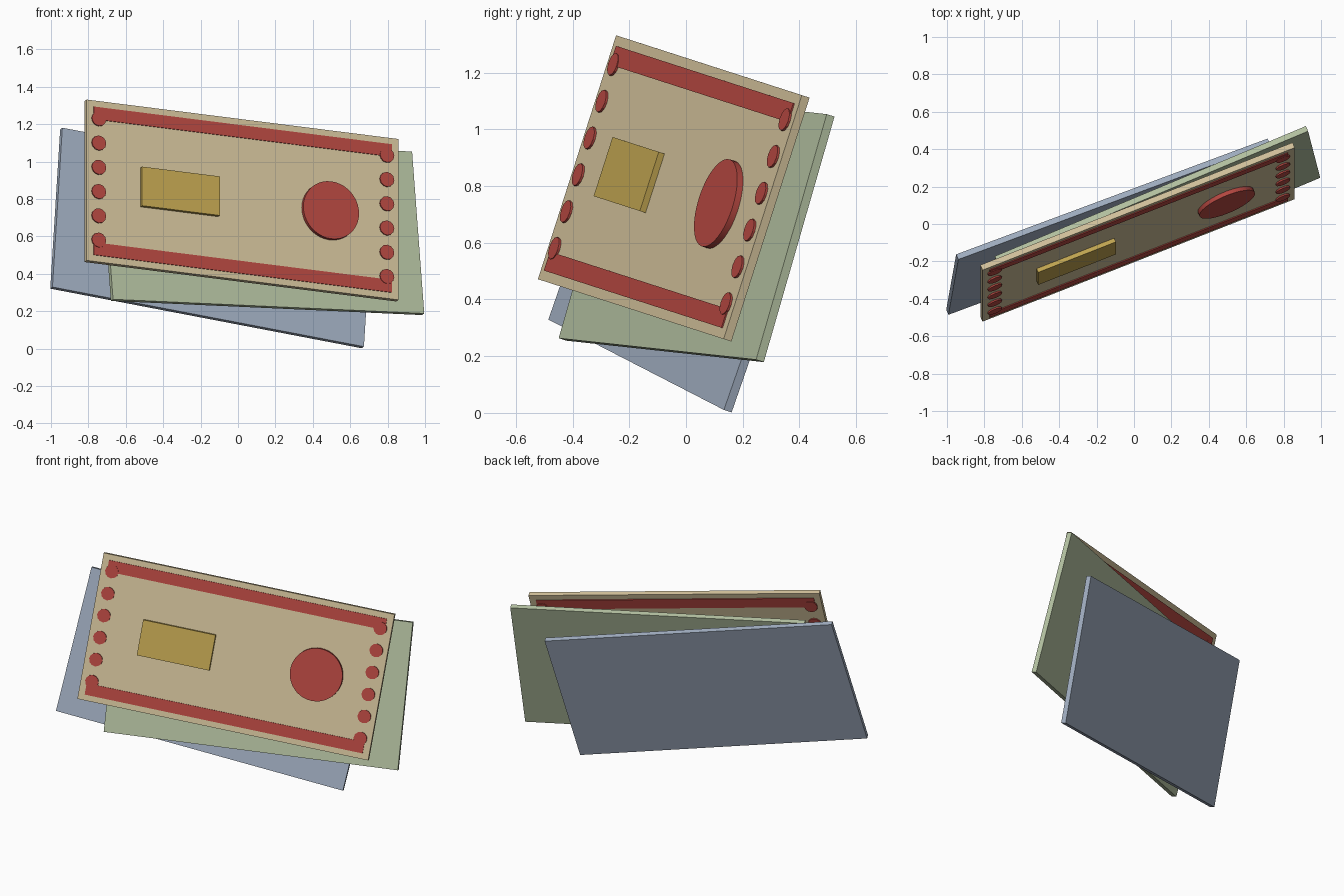
import bpy
from math import radians
from mathutils import Matrix, Vector

if "Cube" in bpy.data.objects:
    bpy.data.objects.remove(bpy.data.objects["Cube"])

LENGTH, HEIGHT, THICK = 1.805, 0.903, 0.031

# Shared tilted frame: all three notes face the same way
n = Vector((0.381, -0.88, 0.282)).normalized()
h = Vector((-n.y, n.x, 0)).normalized()
w = n.cross(h)
FRAME = Matrix((h, w, n)).transposed().to_4x4()


def material(name, color):
    m = bpy.data.materials.new(name)
    m.diffuse_color = (*color, 1)
    m.use_nodes = True
    m.node_tree.nodes["Principled BSDF"].inputs["Base Color"].default_value = m.diffuse_color
    return m


CREAM = material("cream", (0.65, 0.54, 0.33))
GREEN = material("pale_green", (0.46, 0.54, 0.36))
BLUE = material("pale_blue", (0.36, 0.43, 0.54))
RED = material("red", (0.47, 0.065, 0.053))
GOLD = material("gold", (0.54, 0.38, 0.083))


def note_frame(x, y, front, angle):
    """Placement of a note: in-plane centre, front face offset, in-plane turn."""
    return (FRAME @ Matrix.Translation((x, y, front - THICK / 2))
            @ Matrix.Rotation(radians(angle), 4, 'Z'))


def finish(name, frame, pos, scale, mat):
    ob = bpy.context.object
    ob.name = name
    ob.data.transform(Matrix.Diagonal((*scale, 1)))
    ob.matrix_world = frame @ Matrix.Translation(pos)
    ob.data.materials.append(mat)
    return ob


def box(name, frame, pos, size, mat):
    bpy.ops.mesh.primitive_cube_add(size=1)
    return finish(name, frame, pos, size, mat)


def disc(name, frame, pos, radius, depth, sides, mat):
    bpy.ops.mesh.primitive_cylinder_add(vertices=sides, radius=radius, depth=depth)
    return finish(name, frame, pos, (1, 1, 1), mat)


# Three fanned sheets
front = note_frame(0.0, 0.746, 0.284, -7.0)
middle = note_frame(0.130, 0.623, 0.215, -2.5)
back = note_frame(-0.133, 0.579, 0.142, -10.6)
sheet = (LENGTH, HEIGHT, THICK)
box("front_sheet", front, (0, 0, 0), sheet, CREAM)
box("middle_sheet", middle, (0, 0, 0), sheet, GREEN)
box("back_sheet", back, (0, 0, 0), sheet, BLUE)

# Border bars and edge dots, showing on both faces of the front sheet
for side, label in ((1, "top"), (-1, "bottom")):
    box(f"{label}_border", front, (0, side * 0.381, 0), (1.725, 0.07, THICK + 0.010), RED)
for side, label in ((-1, "left"), (1, "right")):
    for i in range(6):
        disc(f"{label}_edge_dot_{i + 1}", front, (side * 0.833, -0.330 + 0.1362 * i, 0),
             0.041, THICK + 0.016, 12, RED)

# Raised seal and panel
seal = disc("round_seal", front, (0.503, -0.003, 0), 0.161, THICK + 0.046, 40, RED)
bpy.ops.object.shade_smooth_by_angle()
box("gold_panel", front, (-0.366, -0.003, 0), (0.449, 0.219, THICK + 0.046), GOLD)
